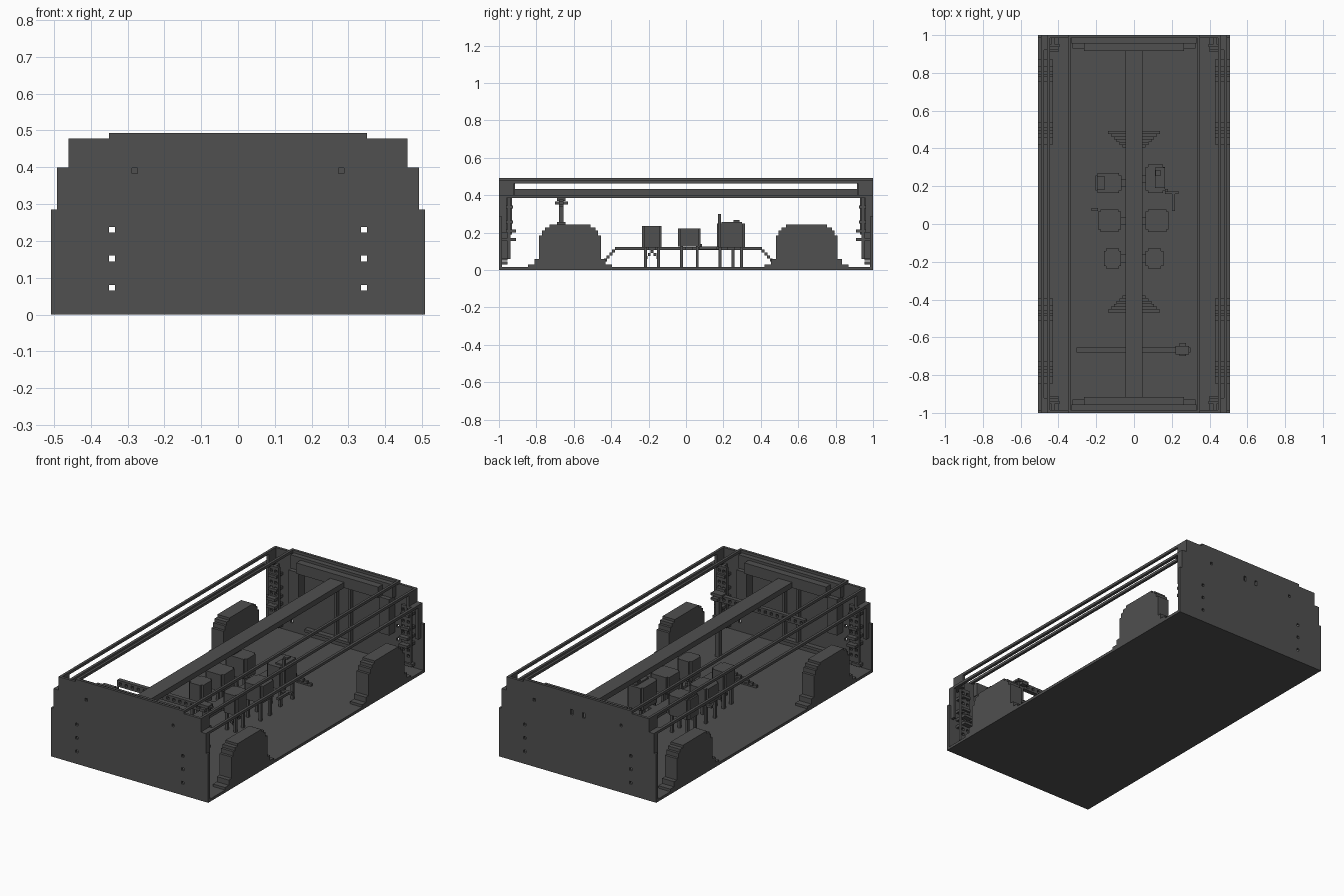
import bpy, bmesh, math

cube = bpy.data.objects.get("Cube")
if cube:
    bpy.data.objects.remove(cube, do_unlink=True)

grey = bpy.data.materials.new("dark grey")
grey.use_nodes = True
GREY = (0.08, 0.08, 0.08, 1)
grey.diffuse_color = GREY
grey.node_tree.nodes["Principled BSDF"].inputs["Base Color"].default_value = GREY
U = 0.0155  # basic step


def finish(name, bm):
    bmesh.ops.recalc_face_normals(bm, faces=bm.faces)
    me = bpy.data.meshes.new(name)
    bm.to_mesh(me)
    bm.free()
    me.materials.append(grey)
    ob = bpy.data.objects.new(name, me)
    bpy.context.collection.objects.link(ob)
    return ob


def boxes(name, items):
    """One object from boxes given as (x0, x1, y0, y1, z0, z1)."""
    bm = bmesh.new()
    for x0, x1, y0, y1, z0, z1 in items:
        vs = bmesh.ops.create_cube(bm, size=1)["verts"]
        for v in vs:
            v.co.x = x1 if v.co.x > 0 else x0
            v.co.y = y1 if v.co.y > 0 else y0
            v.co.z = z1 if v.co.z > 0 else z0
    return finish(name, bm)


def plate(name, rects, holes, axis, d0, d1):
    """Stepped slab with square holes; rects are (a0, a1, z0, z1)."""
    allr = rects + holes
    xs = sorted({round(v, 4) for r in allr for v in r[:2]})
    zs = sorted({round(v, 4) for r in allr for v in r[2:]})
    inside = lambda a, b, rs: any(r[0] < a < r[1] and r[2] < b < r[3] for r in rs)
    put = (lambda a, b: (a, d0, b)) if axis == "y" else (lambda a, b: (d0, a, b))
    bm = bmesh.new()
    for a0, a1 in zip(xs, xs[1:]):
        for b0, b1 in zip(zs, zs[1:]):
            a, b = (a0 + a1) / 2, (b0 + b1) / 2
            if inside(a, b, rects) and not inside(a, b, holes):
                bm.faces.new([bm.verts.new(put(*p)) for p in
                              ((a0, b0), (a1, b0), (a1, b1), (a0, b1))])
    bmesh.ops.remove_doubles(bm, verts=bm.verts, dist=1e-5)
    ext = bmesh.ops.extrude_face_region(bm, geom=bm.faces[:], use_keep_orig=True)
    off = (0, d1 - d0, 0) if axis == "y" else (d1 - d0, 0, 0)
    bmesh.ops.translate(bm, vec=off, verts=[g for g in ext["geom"]
                                            if isinstance(g, bmesh.types.BMVert)])
    bmesh.ops.dissolve_limit(bm, angle_limit=0.01, verts=bm.verts, edges=bm.edges)
    return finish(name, bm)


def hole(a, z, w=U, h=U):
    return (a - w / 2, a + w / 2, z - h / 2, z + h / 2)


SIDES = (("left", 1), ("right", -1))
ENDS = (("front", -1), ("back", 1))


def span(s, a, b):
    return (a, b) if s > 0 else (-b, -a)


# Floor
boxes("floor", [(-.508, .508, -1, 1, 0, U)])

# End walls with stepped shoulders and bolt holes
shape = [(-.508, .508, U, .285), (-.492, .492, .285, .4),
         (-.46, .46, .4, .478), (-.35, .35, .478, .493)]
bolts = [hole(s * .342, z) for s in (1, -1) for z in (.073, .152, .23)]
bolts += [hole(s * .28, .391) for s in (1, -1)]
for end, e in ENDS:
    extra = [hole(s * .039, .384, U, .03) for s in (1, -1)] if e > 0 else []
    plate(end + "_wall", shape, bolts + extra, "y", *span(e, 1 - U, 1))

# Roof rails along the sides
for side, s in SIDES:
    for label, x0, x1, z0, z1 in (("lower", .476, .492, .385, .4),
                                  ("middle", .445, .46, .463, .478),
                                  ("upper", .335, .35, .478, .493)):
        boxes(f"{side}_{label}_rail", [(*span(s, x0, x1), -.99, .99, z0, z1)])

# Centre beam under the roof
boxes("centre_beam", [(-.045, .045, -.93, .96, .4, .432)])

# Wheel arches with stepped outline
arch = [(-.225, .225, U, .03), (-.19, .19, .03, .06), (-.165, .165, .06, .185),
        (-.15, .15, .185, .21), (-.135, .135, .21, .228), (-.11, .11, .228, .242)]
for side, s in SIDES:
    for end, y in (("front", -.62), ("back", .645)):
        # the lowest step only spreads towards the middle
        rects = [(y + a, y + b, c, d) for a, b, c, d in arch]
        plate(f"{side}_{end}_wheel_arch", rects, [], "x", *span(s, .43, .508))

# Equipment on the inside of each end wall
for end, e in ENDS:
    Y = lambda a, b: span(e, a, b)
    boxes(end + "_overhead_box", [(-.265, .265, *Y(.915, .985), .4, .463),
                                  (-.33, .33, *Y(.955, .985), .4, .478)])
    boxes(end + "_door_frame", [(s * .045 - .008, s * .045 + .008, *Y(.96, .985), .06, .4)
                                for s in (1, -1)]
          + [(-.24, .05, *Y(.955, .985), .05, .066)])
    for side, s in SIDES:
        X = lambda a, b: span(s, a, b)
        boxes(f"{end}_{side}_cabinet", [(*X(.26, .325), *Y(.93, .985), .19, .4)])
        # perforated equipment strip with tabs
        pts = [hole(s * x, .1 + i * .033) for x in (.412, .443) for i in range(9)]
        plate(f"{end}_{side}_perforated_strip", [(*X(.395, .46), .06, .39)], pts,
              "y", *Y(.938, .954))
        boxes(f"{end}_{side}_strip_tabs",
              [(*X(.40, .455), *Y(d, .985), z, z + U)
               for d, z in ((.955, .03), (.91, .155), (.91, .2), (.925, .25), (.925, .33))]
              + [(*X(.42, .436), *Y(.95, .985), .06, .39)])
        boxes(f"{end}_{side}_corner_post", [(*X(.445, .46), *Y(.92, .985), .385, .478),
                                            (*X(.46, .492), *Y(.92, .985), .385, .4),
                                            (*X(.476, .492), *Y(.96, .985), .2, .385)])

# Raised spine with stepped ramps down to the floor
boxes("spine", [(-.04, .04, -.37, .39, .108, .124)])
for end, e, y0 in (("front", -1, .365), ("back", 1, .39)):
    steps = []
    for k in range(7):
        w = .045 + U * k
        d = y0 + .0145 * k
        steps.append((-w, w, *span(e, d, d + U), .108 - U * k, .124 - U * k))
    boxes(end + "_ramp", steps)

# Machine boxes on legs: x0, x1, y0, y1, bottom, top
units = {
    "right_back_unit": (-.205, -.067, .165, .27, .12, .235),
    "left_back_unit": (.062, .165, .165, .315, .12, .25),
    "right_middle_unit": (-.19, -.07, -.042, .078, .125, .222),
    "left_middle_unit": (.062, .183, -.042, .078, .125, .222),
    "right_front_unit": (-.16, -.068, -.235, -.13, .12, .235),
    "left_front_unit": (.062, .155, -.235, -.13, .12, .235),
}
for name, (x0, x1, y0, y1, z0, z1) in units.items():
    c = .012  # corner notch
    body = [(x0 + c, x1 - c, y0, y1, z0, z1), (x0, x1, y0 + c, y1 - c, z0, z1)]
    xi = max(x0, -.06) if x0 > 0 else min(x1, .06)
    body.append((min(0, xi), max(0, xi), (y0 + y1) / 2 - .02, (y0 + y1) / 2 + .02,
                 .108, .124))
    boxes(name, body)
    boxes(name + "_legs", [(x, x + U, y, y + U, U, z0) for x in (x0 + c, x1 - c - U)
                           for y in (y0 + .01, y1 - .01 - U)])

# Small fittings on and beside the units
boxes("back_unit_fittings", [(-.195, -.155, .18, .255, .235, .243),
                             (.11, .165, .19, .3, .25, .258),
                             (.115, .14, .255, .285, .258, .268),
                             (.165, .181, .17, .186, .12, .3),
                             (.165, .235, .16, .176, .11, .125),
                             (.2, .216, .07, .16, .11, .125),
                             (-.225, -.19, .07, .085, .125, .14)])
boxes("low_pipes", [(s * .11 - .008, s * .11 + .008, -.22 + k * U, -.205 + k * U,
                     .06 + z * U, .075 + z * U)
                    for s in (1, -1) for k, z in enumerate((0, 1, 2, 1, 0))])

# Perforated crossbar with end bracket and post
plate("crossbar", [(-.305, .3, .34, .378)],
      [hole(-.285 + i * .0385, .359) for i in range(16)], "y", -.68, -.655)
boxes("crossbar_bracket", [(.22, .29, -.69, -.645, .37, .386),
                           (.24, .275, -.7, -.63, .35, .366),
                           (.245, .27, -.68, -.655, U, .34),
                           (.235, .28, -.69, -.645, .24, .256)])
